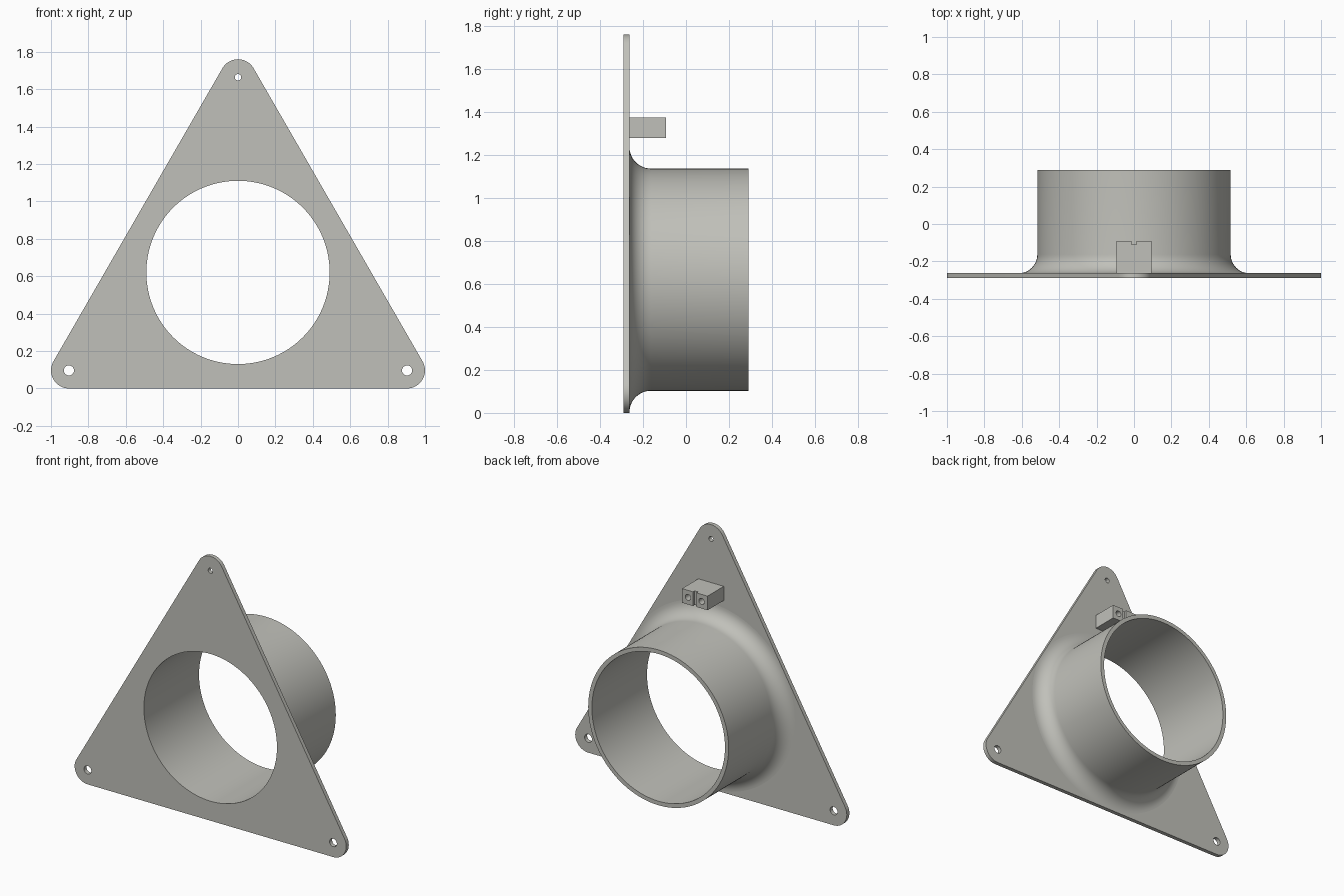
import bpy
import bmesh
import math
from mathutils import Matrix, Vector

if "Cube" in bpy.data.objects:
    bpy.data.objects.remove(bpy.data.objects["Cube"])

# Main dimensions
FRONT, PLATE_BACK, TUBE_END = -0.29, -0.263, 0.29
CENTRE_Z = 0.62
BORE_R, TUBE_R, FILLET_R = 0.49, 0.517, 0.1
CORNER_R = 0.096
CORNERS = [(-0.904, 0.096, 0.027), (0.904, 0.096, 0.027), (0.0, 1.664, 0.017)]  # x, z, hole radius

grey = bpy.data.materials.new("warm_grey")
grey.diffuse_color = (0.53, 0.53, 0.49, 1)
grey.use_nodes = True
grey.node_tree.nodes["Principled BSDF"].inputs["Base Color"].default_value = grey.diffuse_color


def activate(obj):
    bpy.ops.object.select_all(action='DESELECT')
    obj.select_set(True)
    bpy.context.view_layer.objects.active = obj


def finish(obj):
    obj.data.materials.clear()
    obj.data.materials.append(grey)
    activate(obj)
    bpy.ops.object.shade_smooth_by_angle(angle=math.radians(30))


def arc(cx, cz, r, a0, a1, n):
    return [(cx + r * math.cos(math.radians(a0 + (a1 - a0) * i / n)),
             cz + r * math.sin(math.radians(a0 + (a1 - a0) * i / n))) for i in range(n + 1)]


def circle(cx, cz, r, n):
    return arc(cx, cz, r, 0, 360, n)[:-1]


def mesh_object(name, bm):
    mesh = bpy.data.meshes.new(name)
    bm.to_mesh(mesh)
    bm.free()
    obj = bpy.data.objects.new(name, mesh)
    bpy.context.collection.objects.link(obj)
    return obj


def box(name, lo, hi):
    bm = bmesh.new()
    lo, hi = Vector(lo), Vector(hi)
    bmesh.ops.create_cube(bm, size=1, matrix=Matrix.Translation((lo + hi) / 2)
                          @ Matrix.Diagonal((*(hi - lo), 1)))
    return mesh_object(name, bm)


# Mounting plate: rounded triangle with the bore and three screw holes
(lx, lz, _), (rx, rz, _), (tx, tz, _) = CORNERS
outline = (arc(rx, rz, CORNER_R, -90, 30, 16) + arc(tx, tz, CORNER_R, 30, 150, 16)
           + arc(lx, lz, CORNER_R, 150, 270, 16))
loops = [outline, circle(0, CENTRE_Z, BORE_R, 128)]
loops += [circle(x, z, r, 24) for x, z, r in CORNERS]
curve = bpy.data.curves.new("mounting_plate", 'CURVE')
curve.dimensions = '2D'
curve.fill_mode = 'BOTH'
curve.extrude = (PLATE_BACK - FRONT) / 2
for pts in loops:
    spline = curve.splines.new('POLY')
    spline.points.add(len(pts) - 1)
    for p, (x, z) in zip(spline.points, pts):
        p.co = (x, z, 0, 1)
    spline.use_cyclic_u = True
plate = bpy.data.objects.new("mounting_plate", curve)
bpy.context.collection.objects.link(plate)
plate.rotation_euler = (math.pi / 2, 0, 0)
plate.location.y = (FRONT + PLATE_BACK) / 2
activate(plate)
bpy.ops.object.convert(target='MESH')
finish(bpy.context.object)

# Duct tube: revolved wall with a flared fillet where it meets the plate
profile = arc(TUBE_R + FILLET_R, PLATE_BACK + FILLET_R, FILLET_R, 270, 180, 12)
profile += [(TUBE_R, TUBE_END), (BORE_R, TUBE_END), (BORE_R, PLATE_BACK)]
bm = bmesh.new()
verts = [bm.verts.new((r, y, CENTRE_Z)) for r, y in profile]
edges = [bm.edges.new(pair) for pair in zip(verts, verts[1:])]
bmesh.ops.spin(bm, geom=verts + edges, cent=(0, 0, CENTRE_Z), axis=(0, 1, 0),
               angle=math.tau, steps=128, use_merge=False)
bmesh.ops.remove_doubles(bm, verts=bm.verts, dist=1e-5)
bmesh.ops.recalc_face_normals(bm, faces=bm.faces)
# Keep the wall facing outwards
probe = max(bm.faces, key=lambda f: f.calc_center_median().y)
if probe.normal.y < 0:
    bmesh.ops.reverse_faces(bm, faces=bm.faces)
finish(mesh_object("duct_tube", bm))

# Connector block: two blind sockets with a shallow slot between them
BLOCK_END, BLOCK_Z = -0.092, 1.327
block = box("connector_block", (-0.094, PLATE_BACK, BLOCK_Z - 0.047), (0.094, BLOCK_END, BLOCK_Z + 0.047))
cutters = [box("slot_cutter", (-0.013, BLOCK_END - 0.018, 1.2), (0.013, 0, 1.45))]
for side in (-1, 1):
    bm = bmesh.new()
    bmesh.ops.create_cone(bm, cap_ends=True, segments=32, radius1=0.02, radius2=0.02, depth=0.24,
                          matrix=Matrix.Translation((side * 0.05, BLOCK_END, BLOCK_Z))
                          @ Matrix.Rotation(math.pi / 2, 4, 'X'))
    cutters.append(mesh_object("socket_cutter", bm))
activate(block)
for cutter in cutters:
    cutter.hide_render = True
    mod = block.modifiers.new("cut", 'BOOLEAN')
    mod.operation = 'DIFFERENCE'
    mod.solver = 'EXACT'
    mod.object = cutter
    bpy.ops.object.modifier_apply(modifier=mod.name)
for cutter in cutters:
    bpy.data.objects.remove(cutter)
finish(block)
